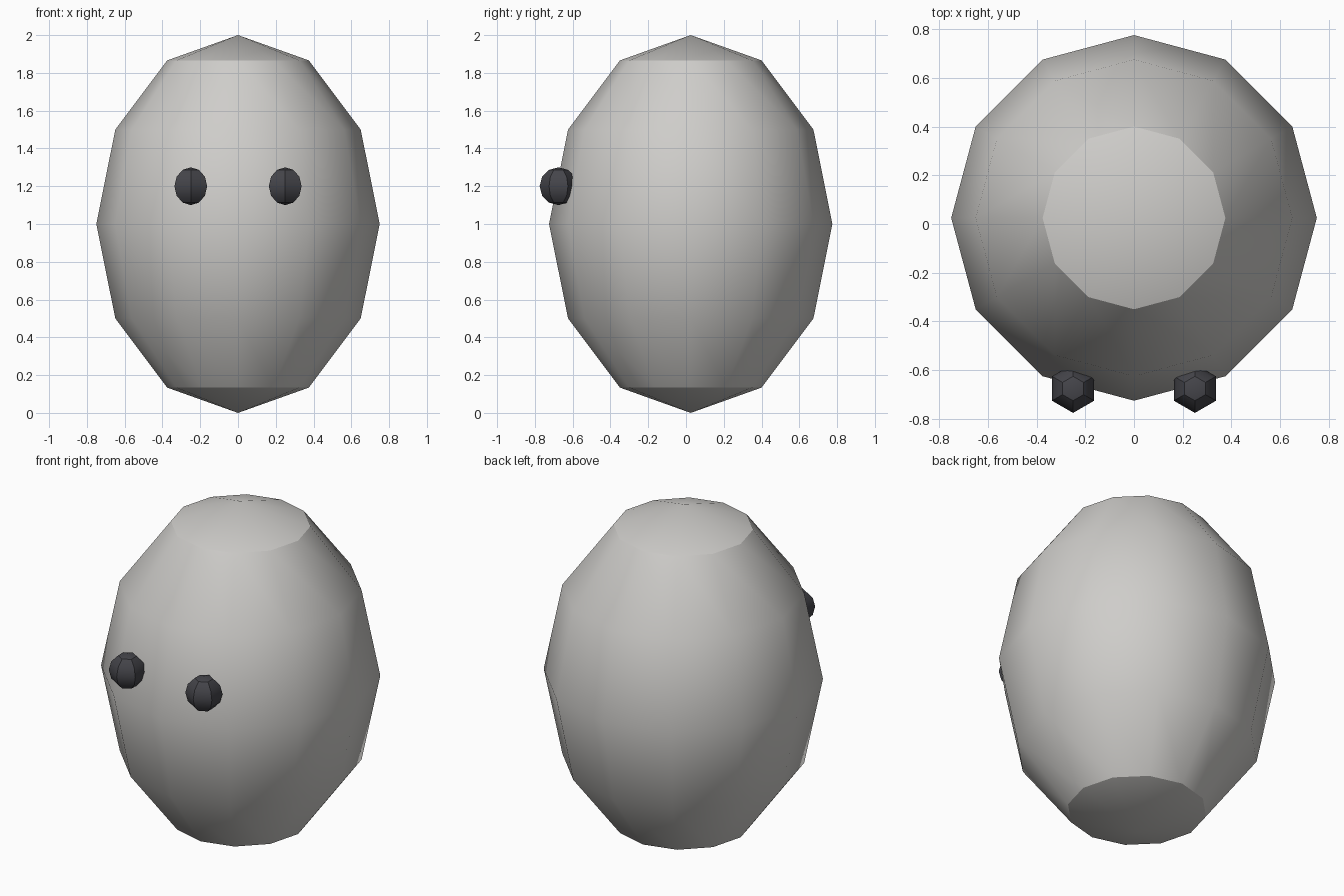
import bpy
import math

cube = bpy.data.objects.get("Cube")
if cube:
    bpy.data.objects.remove(cube, do_unlink=True)


def make_material(name, rgb):
    mat = bpy.data.materials.new(name)
    mat.use_nodes = True
    mat.diffuse_color = (*rgb, 1)
    mat.node_tree.nodes["Principled BSDF"].inputs["Base Color"].default_value = (*rgb, 1)
    return mat


def ellipsoid(name, segments, radii, location, mat):
    """Low-poly sphere of six rings, stretched to the given radii."""
    bpy.ops.mesh.primitive_uv_sphere_add(segments=segments, ring_count=6, radius=1, location=location)
    obj = bpy.context.object
    obj.name = name
    obj.scale = radii
    bpy.ops.object.transform_apply(location=False, rotation=False, scale=True)
    bpy.ops.object.shade_smooth_by_angle(angle=math.radians(30))
    obj.data.materials.append(mat)
    return obj


shell_grey = make_material("warm light grey", (0.62, 0.61, 0.59))
eye_dark = make_material("dark slate", (0.06, 0.06, 0.07))

# Egg-shaped body
ellipsoid("body", 12, (0.75, 0.75, 1.0), (0, 0.025, 1.0), shell_grey)

# Eyes, half sunk into the front
for side, x in (("left", 0.25), ("right", -0.25)):
    ellipsoid(f"{side}_eye", 6, (0.1, 0.1, 0.1), (x, -0.675, 1.2), eye_dark)
